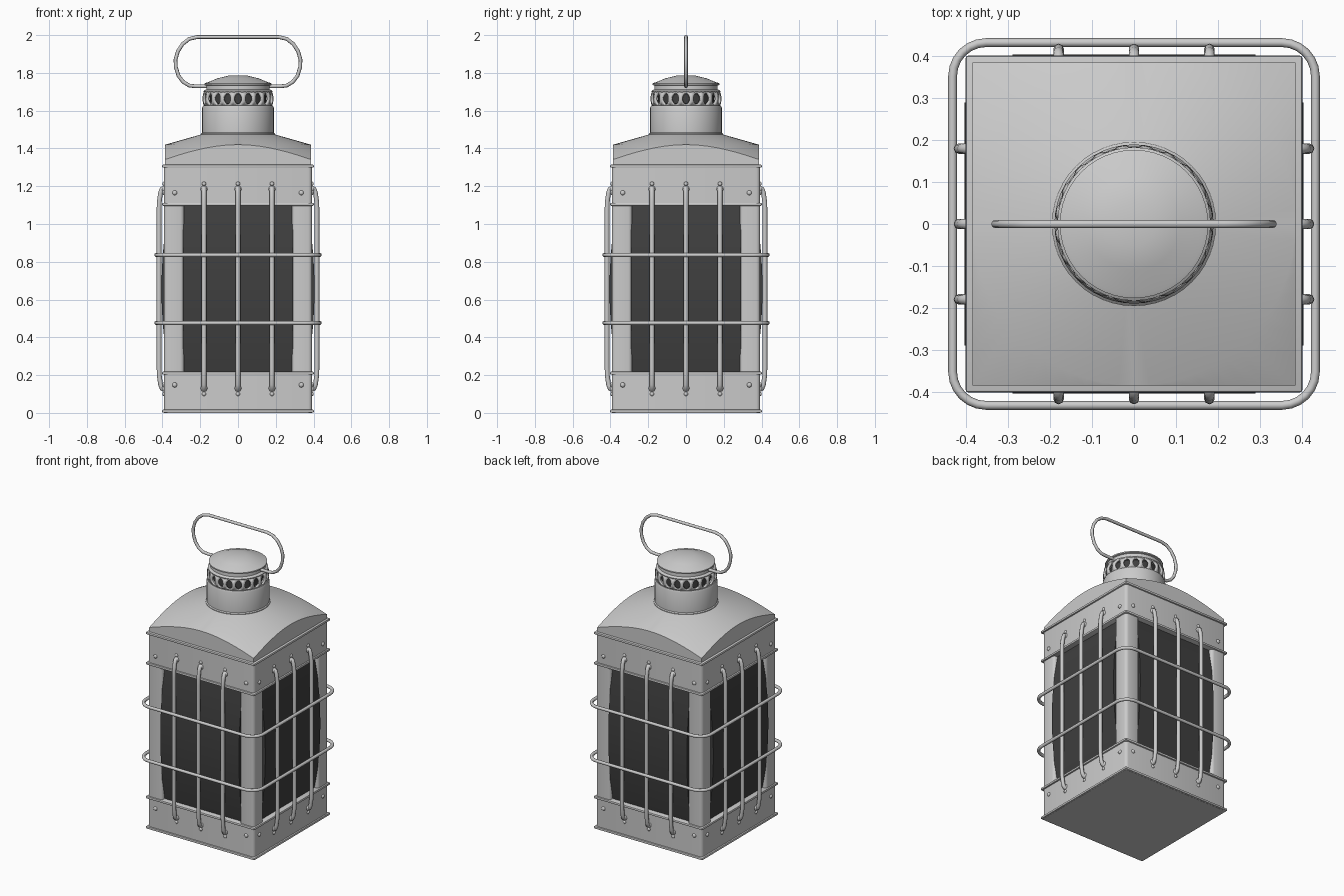
import bpy, bmesh
from math import sin, cos, pi, radians
from mathutils import Matrix, Vector

if "Cube" in bpy.data.objects:
    bpy.data.objects.remove(bpy.data.objects["Cube"])

dark = bpy.data.materials.new("dark_glass")
dark.diffuse_color = (0.05, 0.05, 0.05, 1)
dark.use_nodes = True
dark.node_tree.nodes["Principled BSDF"].inputs["Base Color"].default_value = dark.diffuse_color


def finish(name, bm, mat=None, angle=35):
    bmesh.ops.remove_doubles(bm, verts=bm.verts, dist=1e-5)
    bmesh.ops.recalc_face_normals(bm, faces=bm.faces)
    me = bpy.data.meshes.new(name)
    bm.to_mesh(me)
    bm.free()
    ob = bpy.data.objects.new(name, me)
    bpy.context.collection.objects.link(ob)
    if mat:
        me.materials.append(mat)
    bpy.ops.object.select_all(action='DESELECT')
    ob.select_set(True)
    bpy.context.view_layer.objects.active = ob
    bpy.ops.object.shade_smooth_by_angle(angle=radians(angle))
    return ob


def box(name, lo, hi, bevel=0.0, vertical_only=True, segs=3):
    lo, hi = Vector(lo), Vector(hi)
    bm = bmesh.new()
    bmesh.ops.create_cube(bm, size=1, matrix=Matrix.Translation((lo + hi) / 2)
                          @ Matrix.Diagonal((*(hi - lo), 1)))
    edges = [e for e in bm.edges if not vertical_only
             or abs(e.verts[0].co.z - e.verts[1].co.z) > 1e-4]
    if bevel:
        bmesh.ops.bevel(bm, geom=edges, offset=bevel, segments=segs,
                        affect='EDGES', profile=0.5)
    return finish(name, bm)


def lathe(name, profile, n=48, mat=None):
    bm = bmesh.new()
    rings = [[bm.verts.new((r * cos(2 * pi * k / n), r * sin(2 * pi * k / n), z))
              for k in range(n)] for r, z in profile]
    for a, b in zip(rings, rings[1:]):
        for k in range(n):
            bm.faces.new((a[k], a[(k + 1) % n], b[(k + 1) % n], b[k]))
    bm.faces.new(rings[-1])
    return finish(name, bm, mat)


def wire(name, pts, r, cyclic=False):
    cu = bpy.data.curves.new(name, 'CURVE')
    cu.dimensions = '3D'
    cu.bevel_depth = r
    cu.bevel_resolution = 2
    cu.use_fill_caps = True
    sp = cu.splines.new('POLY')
    sp.points.add(len(pts) - 1)
    for p, co in zip(sp.points, pts):
        p.co = (*co, 1)
    sp.use_cyclic_u = cyclic
    sp.use_smooth = True
    ob = bpy.data.objects.new(name, cu)
    bpy.context.collection.objects.link(ob)
    return ob


def on_all_sides(ob):
    for k in range(1, 4):
        c = ob.copy()
        c.rotation_euler.z = k * pi / 2
        bpy.context.collection.objects.link(c)


# Base band, top band and corner posts
W = 0.392
box("base_band", (-W, -W, 0), (W, W, 0.21), 0.02)
box("top_band", (-W, -W, 1.105), (W, W, 1.31), 0.02)
on_all_sides(box("corner_post", (-W, -W, 0.2), (-0.285, -0.285, 1.11), 0.02))

# Rolled rims around the body
for name, z in (("foot_rim", 0.009), ("lower_rim", 0.21), ("upper_rim", 1.104), ("eave_rim", 1.306)):
    box(name, (-0.402, -0.402, z - 0.008), (0.402, 0.402, z + 0.008), 0.006, False, 2)

# Bowed glass panes: arc profile extruded across the window
bm = bmesh.new()
prof = [(-0.33, 0.205)]
for i in range(17):
    t = i / 8 - 1
    prof.append((-0.405 + 0.042 * t * t, 0.655 + 0.45 * t))
prof.append((-0.33, 1.105))
L, R = [[bm.verts.new((x, y, z)) for y, z in prof] for x in (-0.29, 0.29)]
for i in range(len(prof)):
    j = (i + 1) % len(prof)
    bm.faces.new((L[i], L[j], R[j], R[i]))
bm.faces.new(L)
bm.faces.new(R)
on_all_sides(finish("glass_pane", bm, dark))

# Roof: shallow cone trimmed to a square
n, S = 64, 0.386
bm = bmesh.new()
cols = []
for k in range(n):
    a = 2 * pi * k / n
    d = S / max(abs(cos(a)), abs(sin(a)))
    cols.append([bm.verts.new((r * cos(a), r * sin(a), z)) for r, z in
                 ((0.185, 1.477), (S, 1.42), (d, 1.42 - 0.49 * (d - S)), (d, 1.30))])
for k in range(n):
    a, b = cols[k], cols[(k + 1) % n]
    for i in range(3):
        bm.faces.new((a[i], b[i], b[i + 1], a[i + 1]))
finish("roof", bm, angle=25)

# Chimney, dark core and cap
lathe("chimney", [(0.196, 1.47), (0.196, 1.478), (0.19, 1.484), (0.19, 1.615), (0.185, 1.627), (0.14, 1.627)])
lathe("chimney_core", [(0.15, 1.6), (0.15, 1.71)], mat=dark)
lathe("cap", [(0.14, 1.697), (0.181, 1.697), (0.183, 1.704), (0.168, 1.713), (0.167, 1.733),
              (0.177, 1.736), (0.177, 1.744), (0.168, 1.748), (0.155, 1.752), (0.11, 1.771), (0.052, 1.785)])

# Vent gallery: ring of panels with oval holes
bm = bmesh.new()
N, M = 20, 16


def vent_point(s, u, v):
    a = (s + 0.5 * u) * 2 * pi / N - pi / 2
    r = 0.180 + 0.009 * (1 - v * v)
    return bm.verts.new((r * cos(a), r * sin(a), 1.663 + 0.037 * v))


for s in range(N):
    inner, outer = [], []
    for k in range(M):
        c, d = cos(2 * pi * k / M), sin(2 * pi * k / M)
        m = max(abs(c), abs(d))
        inner.append(vent_point(s, 0.66 * c, 0.84 * d))
        outer.append(vent_point(s, c / m, d / m))
    for k in range(M):
        j = (k + 1) % M
        bm.faces.new((inner[k], outer[k], outer[j], inner[j]))
gallery = finish("vent_gallery", bm)
mod = gallery.modifiers.new("thickness", 'SOLIDIFY')
mod.thickness = 0.012

# Carrying handle
half = [(0.165, 1.729), (0.225, 1.729), (0.258, 1.733), (0.29, 1.752), (0.315, 1.785), (0.329, 1.83),
        (0.331, 1.87), (0.318, 1.915), (0.293, 1.953), (0.258, 1.98), (0.215, 1.99)]
wire("handle", [(-x, 0, z) for x, z in half] + [(x, 0, z) for x, z in reversed(half)], 0.01)

# Horizontal guard rings
q, rad = 0.433, 0.08
for i, z in enumerate((0.476, 0.836)):
    pts = []
    for k, (sx, sy) in enumerate(((1, 1), (-1, 1), (-1, -1), (1, -1))):
        for t in range(7):
            a = (k + t / 6) * pi / 2
            pts.append((sx * (q - rad) + rad * cos(a), sy * (q - rad) + rad * sin(a), z))
    wire(f"guard_ring_{i}", pts, 0.0105, True)

# Vertical guard bars
path = [(0.392, 0.125), (0.403, 0.13), (0.41, 0.15), (0.417, 0.2), (0.418, 0.24)]
path += [(d, 1.315 - z) for d, z in reversed(path)]
for x in (-0.18, 0, 0.18):
    on_all_sides(wire("guard_bar", [(x, -d, z) for d, z in path], 0.0125))

# Rivets and bar feet on each side
spots = [(x, z, 0.013) for x in (-0.335, 0.335) for z in (0.148, 1.165)]
for x in (-0.18, 0, 0.18):
    spots += [(x, 0.1, 0.011), (x, 1.213, 0.011), (x, 0.13, 0.018), (x, 1.185, 0.018)]
bm = bmesh.new()
for x, z, r in spots:
    bmesh.ops.create_uvsphere(bm, u_segments=12, v_segments=8, radius=r,
                              matrix=Matrix.Translation((x, -W, z)) @ Matrix.Diagonal((1, 0.75, 1, 1)))
on_all_sides(finish("rivets", bm))
